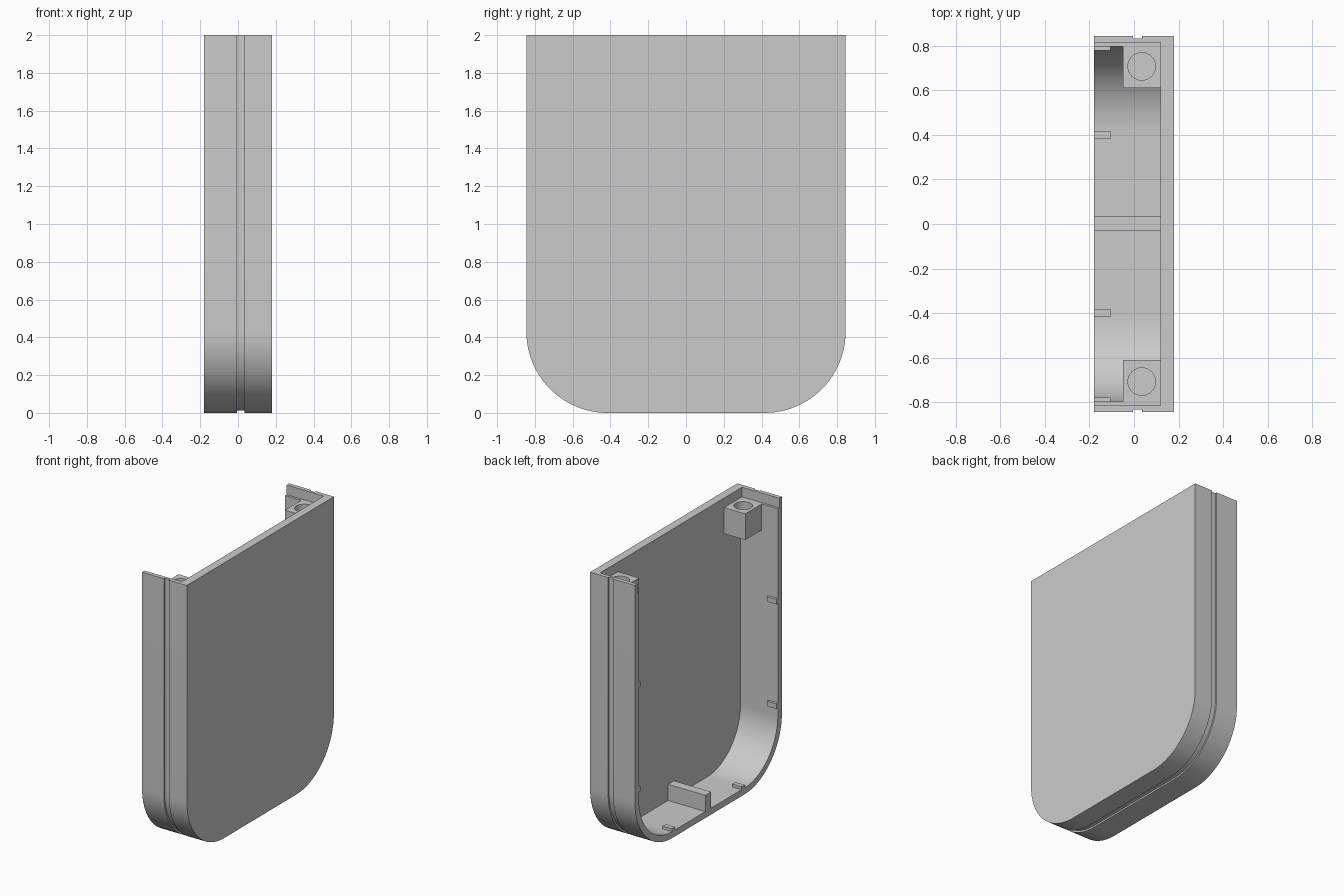
import bpy
import bmesh
from math import sin, cos, pi, radians

if "Cube" in bpy.data.objects:
    bpy.data.objects.remove(bpy.data.objects["Cube"])

HALF, TOP, RADIUS, WALL = 0.845, 2.0, 0.43, 0.047
RIM_X, PLATE_X, BACK_X = -0.18, 0.12, 0.18
ARC_STEPS = 24

grey = bpy.data.materials.new("light_grey")
grey.use_nodes = True
colour = (0.6, 0.6, 0.6, 1)
grey.diffuse_color = colour
grey.node_tree.nodes["Principled BSDF"].inputs["Base Color"].default_value = colour


def finish(bm, name):
    bmesh.ops.recalc_face_normals(bm, faces=bm.faces)
    mesh = bpy.data.meshes.new(name)
    bm.to_mesh(mesh)
    bm.free()
    ob = bpy.data.objects.new(name, mesh)
    ob.data.materials.append(grey)
    bpy.context.collection.objects.link(ob)
    return ob


def box(name, x0, x1, y0, y1, z0, z1):
    bm = bmesh.new()
    bmesh.ops.create_cube(bm, size=1)
    for v in bm.verts:
        v.co = ((x0 + x1) / 2 + v.co.x * (x1 - x0),
                (y0 + y1) / 2 + v.co.y * (y1 - y0),
                (z0 + z1) / 2 + v.co.z * (z1 - z0))
    return finish(bm, name)


def activate(ob):
    bpy.ops.object.select_all(action="DESELECT")
    ob.select_set(True)
    bpy.context.view_layer.objects.active = ob


def cut(ob, cutter):
    mod = ob.modifiers.new("cut", "BOOLEAN")
    mod.operation = "DIFFERENCE"
    mod.solver = "EXACT"
    mod.object = cutter
    activate(ob)
    bpy.ops.object.modifier_apply(modifier=mod.name)
    bpy.data.objects.remove(cutter)


def smooth(ob):
    activate(ob)
    bpy.ops.object.shade_smooth_by_angle(angle=radians(30))


def u_path(inset):
    """U-shaped outline in y, z, moved inward by the inset."""
    half = [(HALF - inset, TOP)]
    for i in range(ARC_STEPS + 1):
        a = i / ARC_STEPS * pi / 2
        half.append((HALF - RADIUS + (RADIUS - inset) * cos(a),
                     RADIUS - (RADIUS - inset) * sin(a)))
    return half + [(-y, z) for y, z in reversed(half)]


# Shell: wall section with outer groove, swept along the U
section = [(PLATE_X, WALL), (RIM_X, WALL), (RIM_X, 0), (-0.005, 0),
           (-0.005, 0.012), (0.035, 0.012), (0.035, 0), (BACK_X, 0)]
bm = bmesh.new()
rows = [[bm.verts.new((x, y, z)) for y, z in u_path(d)] for x, d in section]
for a, b in zip(rows, rows[1:]):
    for i in range(len(a) - 1):
        bm.faces.new((a[i], a[i + 1], b[i + 1], b[i]))
bm.faces.new(rows[0])
bm.faces.new(rows[-1])
bm.faces.new([r[0] for r in rows] + [r[-1] for r in reversed(rows)])
shell = finish(bm, "shell")

# Thinner wall at the open end
cut(shell, box("rebate_cutter", -0.3, PLATE_X, -0.815, 0.815, 1.93, 2.2))
smooth(shell)

# Screw blocks, with blind holes, and side pegs
for side, label in ((1, "back"), (-1, "front")):
    block = box("screw_block_" + label, -0.05, PLATE_X + 0.005,
                *sorted((side * 0.61, side * 0.805)), 1.74, 1.93)
    bm = bmesh.new()
    bmesh.ops.create_cone(bm, cap_ends=True, segments=32,
                          radius1=0.062, radius2=0.062, depth=0.3)
    bmesh.ops.translate(bm, verts=bm.verts, vec=(0.035, side * 0.708, 1.93))
    cut(block, finish(bm, "hole_cutter"))
    smooth(block)

    for z, place in ((1.26, "upper"), (0.5, "lower")):
        box(f"{place}_peg_{label}", RIM_X, -0.105,
            *sorted((side * 0.78, side * 0.81)), z - 0.018, z + 0.018)
    box("floor_peg_" + label, RIM_X, -0.105,
        side * 0.4 - 0.018, side * 0.4 + 0.018, 0.03, 0.068)

# Central rib on the floor
box("floor_rib", RIM_X, PLATE_X + 0.005, -0.032, 0.035, 0.03, 0.165)
